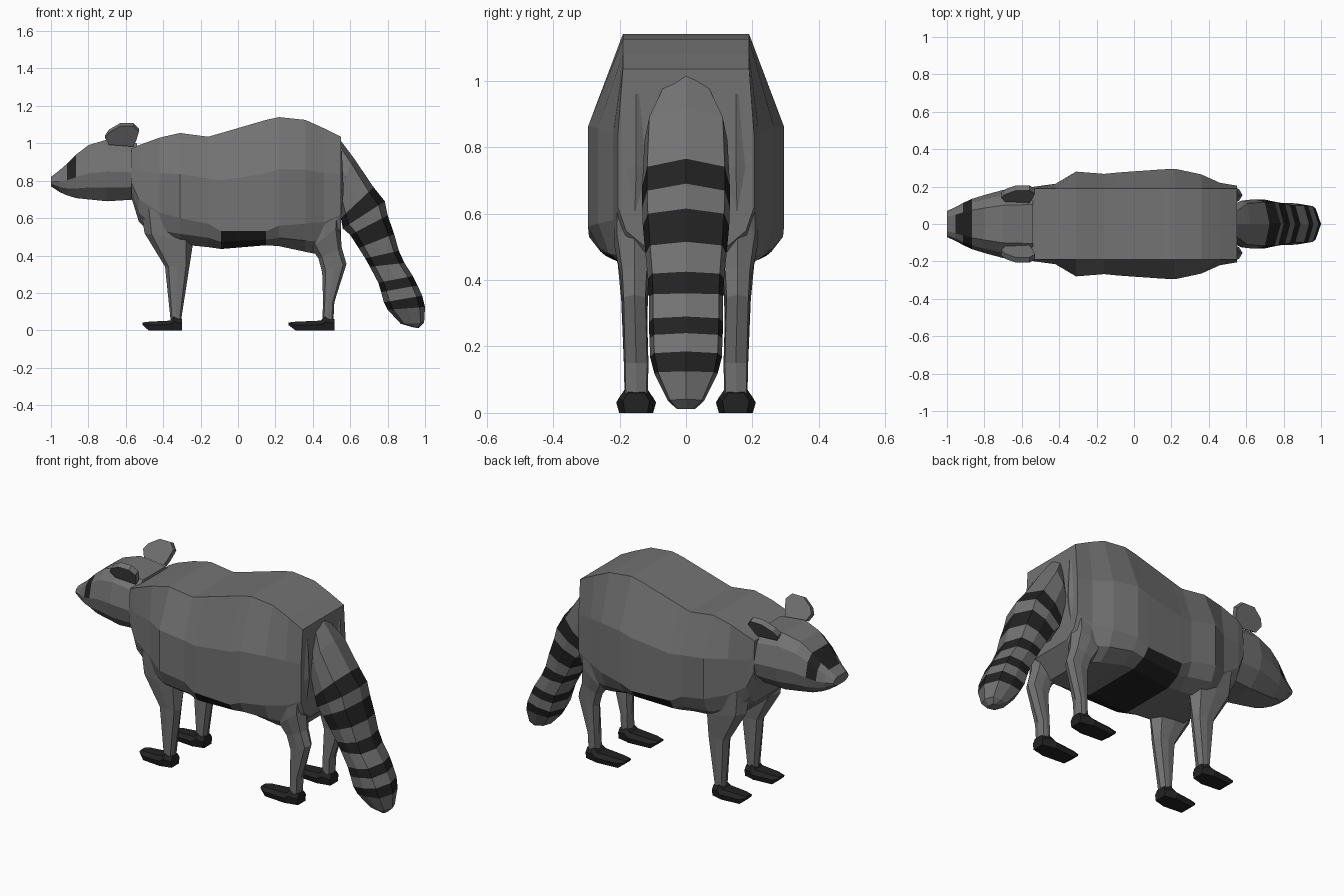
import bpy, bmesh, math

if "Cube" in bpy.data.objects:
    bpy.data.objects.remove(bpy.data.objects["Cube"])


def material(name, v):
    m = bpy.data.materials.new(name)
    m.diffuse_color = (v, v, v, 1)
    m.use_nodes = True
    m.node_tree.nodes["Principled BSDF"].inputs["Base Color"].default_value = m.diffuse_color
    return m


GREY = material("grey fur", 0.17)
BLACK = material("black fur", 0.016)


def loft(name, rings, black=None, mirror=False):
    """Skin a list of equal-length vertex rings, cap both ends, flat shaded.
    black(segment, side, centre) says which faces get the dark colour."""
    bm = bmesh.new()
    vs = [[bm.verts.new(p) for p in r] for r in rings]
    n = len(rings[0])
    for i in range(len(vs) - 1):
        for j in range(n):
            k = (j + 1) % n
            f = bm.faces.new((vs[i][j], vs[i][k], vs[i + 1][k], vs[i + 1][j]))
            if black and black(i, j, f.calc_center_median()):
                f.material_index = 1
    for r in (vs[0], vs[-1]):
        f = bm.faces.new(r)
        if black and black(-1, -1, f.calc_center_median()):
            f.material_index = 1
    bmesh.ops.recalc_face_normals(bm, faces=bm.faces)
    me = bpy.data.meshes.new(name)
    bm.to_mesh(me)
    bm.free()
    me.materials.append(GREY)
    me.materials.append(BLACK)
    ob = bpy.data.objects.new(name, me)
    bpy.context.collection.objects.link(ob)
    if mirror:
        ob.modifiers.new("mirror", "MIRROR").use_axis = (False, True, False)
    return ob


def section(x, half, yc=0):
    """Closed ring at x from a half profile of (y, z), listed top to bottom."""
    return ([(x, yc + y, z) for y, z in half] +
            [(x, yc - y, z) for y, z in reversed(half)])


def oval(front, back, yc, hw, n=8):
    """Oval ring spanning two (x, z) points, with half width hw in y."""
    pts = []
    for i in range(n):
        a = 2 * math.pi * i / n
        t = 0.5 - 0.5 * math.cos(a)
        pts.append((front[0] + (back[0] - front[0]) * t,
                    yc + hw * max(-1, min(1, 1.25 * math.sin(a))),
                    front[1] + (back[1] - front[1]) * t))
    return pts


# Body: flat back, bulging flanks, dark belly patch
# x, top z, half width, lower flank z, belly z
BODY = [(-.57, .97, .19, .79, .71), (-.53, .99, .20, .70, .58),
        (-.42, 1.03, .215, .63, .47), (-.31, 1.055, .28, .60, .46),
        (-.16, 1.035, .268, .57, .445), (-.09, 1.055, .275, .53, .435),
        (.15, 1.125, .292, .53, .455), (.22, 1.14, .295, .56, .45),
        (.36, 1.125, .265, .57, .42), (.46, 1.08, .22, .58, .40),
        (.55, 1.035, .205, .62, .50)]
rings = []
for x, zt, w, zl, zb in BODY:
    rings.append(section(x, [(min(.19, w * .95), zt),
                             (w, zt - .48 * (zt - zl)), (w, zl),
                             (w * .88, zb + .4 * (zl - zb)), (w * .6, zb)]))
loft("body", rings, lambda i, j, c: i == 5 and 2 <= j <= 6)

# Head with dark eye mask
# x, top z, bottom z, half width
HEAD = [(-1, .82, .77, .07), (-.955, .855, .74, .09), (-.915, .89, .722, .112),
        (-.865, .94, .707, .135), (-.80, .99, .70, .155),
        (-.70, 1.02, .69, .182), (-.54, 1.0, .70, .19)]
rings = []
for x, zt, zb, w in HEAD:
    h = zt - zb
    rings.append(section(x, [(w * .55, zt), (w * .85, zt - .17 * h),
                             (w, zb + .48 * h), (w * .9, zb + .22 * h),
                             (w * .5, zb)]))
loft("head", rings,
     lambda i, j, c: (i == 1 and j == 9) or (i == 2 and j in (9, 0, 1, 7, 8)))

# Ears: rounded tabs leaning outwards (x, height along the tab)
EAR = [(-.56, -.1), (-.69, 0), (-.71, .35), (-.69, .65), (-.63, 1),
       (-.56, 1), (-.53, .7), (-.545, .2)]
rings = [[(x, .135 + .06 * t + dy, 1.0 + .10 * t + dz) for x, t in EAR]
         for dy, dz in ((-.016, .008), (.012, -.008))]
loft("ears", rings, mirror=True)

# Front legs: front point, back point, y centre, half width
FRONT = [((-.52, .66), (-.22, .60), .155, .06), ((-.50, .52), (-.24, .47), .155, .055),
         ((-.39, .34), (-.26, .34), .155, .04), ((-.36, .05), (-.305, .05), .15, .033)]
loft("front_legs", [oval(*r) for r in FRONT], mirror=True)

# Hind legs with thigh and hock
HIND = [((.38, .95), (.555, .96), .15, .05), ((.36, .70), (.565, .74), .15, .065),
        ((.39, .44), (.545, .56), .155, .06), ((.43, .385), (.555, .44), .155, .042),
        ((.45, .31), (.58, .355), .155, .037), ((.455, .15), (.515, .15), .15, .037),
        ((.45, .05), (.51, .05), .15, .035)]
loft("hind_legs", [oval(*r) for r in HIND], mirror=True)


# Feet: x offset from heel, bottom z, top z, half width
def feet(name, heel, length):
    prof = [(1, .028, .042, .03), (.85, 0, .046, .048), (.3, 0, .052, .06),
            (.2, 0, .075, .052), (0, 0, .06, .04)]
    rings = [section(heel - length * t,
                     [(hw * .6, z1), (hw, z0 + .6 * (z1 - z0)), (hw * .85, z0)], .15)
             for t, z0, z1, hw in prof]
    loft(name, rings, lambda i, j, c: True, mirror=True)


feet("front_feet", -.30, .21)
feet("hind_feet", .515, .245)

# Tail: outer point, inner point, half width; every second band is dark
TAIL = [((.53, 1.04), (.50, .85), .06), ((.62, .92), (.53, .72), .125),
        ((.725, .765), (.55, .60), .132), ((.785, .69), (.56, .545), .132),
        ((.80, .615), (.60, .51), .13), ((.835, .515), (.645, .44), .122),
        ((.86, .425), (.68, .385), .115), ((.89, .36), (.705, .34), .112),
        ((.935, .29), (.75, .255), .112), ((.96, .24), (.765, .205), .11),
        ((.985, .185), (.78, .15), .108), ((1.0, .125), (.80, .11), .095),
        ((.995, .04), (.87, .035), .055), ((.965, .012), (.94, .015), .03)]
loft("tail", [oval(o, i, 0, w) for o, i, w in TAIL],
     lambda i, j, c: i in (2, 4, 6, 8, 10))
